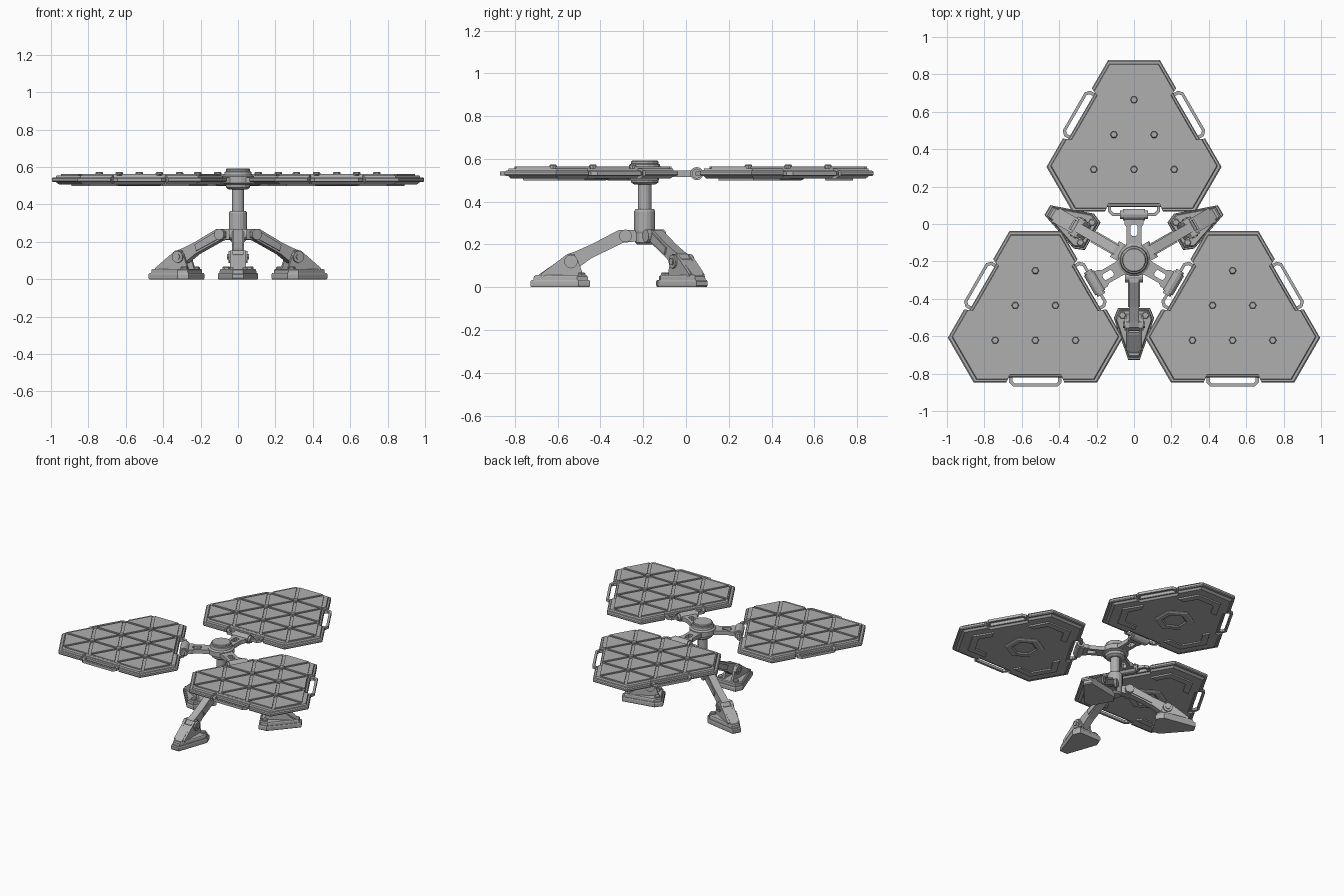
import bpy, bmesh, math
from mathutils import Matrix, Vector

if "Cube" in bpy.data.objects:
    bpy.data.objects.remove(bpy.data.objects["Cube"], do_unlink=True)

metal = bpy.data.materials.new("grey_metal")
metal.use_nodes = True
GREY = (0.43, 0.43, 0.43, 1)
metal.diffuse_color = GREY
metal.node_tree.nodes["Principled BSDF"].inputs["Base Color"].default_value = GREY

HUB = Matrix.Translation((0, -0.193, 0))
PANEL = Matrix.Translation((0, 0.609, 0))
PANEL_SPOKES = {"back": 0, "right": 120, "left": 240}
LEG_SPOKES = {"back_right": 60, "front": 180, "back_left": 300}


def turn(degrees):
    return Matrix.Rotation(math.radians(degrees), 4, "Z")


def finish(bm, name):
    bmesh.ops.recalc_face_normals(bm, faces=bm.faces)
    mesh = bpy.data.meshes.new(name)
    bm.to_mesh(mesh)
    bm.free()
    mesh.materials.append(metal)
    return mesh


def loft(name, outline, levels, axis="z", centre=(0, 0), mirror=False):
    """Stack scaled copies of an outline at (height, scale) levels."""
    bm = bmesh.new()
    cx, cy = centre
    for side in ((1, -1) if mirror else (1,)):
        rings = []
        for h, s in levels:
            ring = []
            for p, q in outline:
                p, q = cx + (p - cx) * s, cy + (q - cy) * s
                co = (side * p, q, h) if axis == "z" else (side * h, p, q)
                ring.append(bm.verts.new(co))
            rings.append(ring)
        n = len(outline)
        for a, b in zip(rings, rings[1:]):
            for i in range(n):
                j = (i + 1) % n
                bm.faces.new((a[i], a[j], b[j], b[i]))
        bm.faces.new(rings[0][::-1])
        bm.faces.new(rings[-1])
    return finish(bm, name)


def circle(sides, radius=1, centre=(0, 0), phase=0.0):
    steps = [phase + math.tau * i / sides for i in range(sides)]
    return [(centre[0] + radius * math.cos(t), centre[1] + radius * math.sin(t)) for t in steps]


def threefold(points):
    result = []
    for a in (0, 120, 240):
        result += [(turn(a) @ Vector((x, y, 0))).xy[:] for x, y in points]
    return result


def add(mesh, name, matrix):
    obj = bpy.data.objects.new(name, mesh)
    bpy.context.collection.objects.link(obj)
    obj.matrix_world = HUB @ matrix


def spokes(mesh, name, angles, local=Matrix()):
    for label, a in angles.items():
        add(mesh, f"{label}_{name}", turn(a) @ local)


# Central hub, column and sleeve
for name, levels in {
    "hub": [(.48, .05), (.49, .065), (.508, .068), (.515, .088), (.55, .088),
            (.558, .076), (.574, .072), (.578, .065), (.588, .065), (.592, .06)],
    "column": [(.33, .033), (.49, .033)],
    "column_sleeve": [(.2, .036), (.21, .046), (.25, .046), (.26, .05), (.355, .05), (.365, .044)],
}.items():
    add(loft(name, circle(16, phase=math.pi / 16), levels), name, Matrix())

# Panel slab: truncated triangle with a notch in each long edge
edge = [(-.33, -.35), (-.155, -.35), (-.145, -.324), (.145, -.324), (.155, -.35), (.33, -.35)]
slab = loft("panel", threefold(edge), [
    (.508, .92), (.52, .955), (.52, .988), (.526, 1), (.539, 1),
    (.545, .985), (.545, .955), (.556, .945)])
spokes(slab, "panel", PANEL_SPOKES, PANEL)

# Triangular tiles, cut apart along three directions
ROWS = (-.124, .062, .248)
GAP = .009
bm = bmesh.new()
bm.faces.new([bm.verts.new((x, y, .553)) for x, y in threefold([(-.32, -.305), (.32, -.305)])])
normals = [turn(a) @ Vector((0, 1, 0)) for a in (0, 120, 240)]
for n in normals:
    for row in ROWS:
        for d in (row - GAP, row + GAP):
            bmesh.ops.bisect_plane(bm, geom=bm.verts[:] + bm.edges[:] + bm.faces[:],
                                   plane_co=n * d, plane_no=n)
grooves = [f for f in bm.faces if any(
    abs(f.calc_center_median().dot(n) - row) < GAP for n in normals for row in ROWS)]
bmesh.ops.delete(bm, geom=grooves, context="FACES")
top = bmesh.ops.extrude_face_region(bm, geom=bm.faces[:])["geom"]
bmesh.ops.translate(bm, vec=(0, 0, .011), verts=[v for v in top if isinstance(v, bmesh.types.BMVert)])
spokes(finish(bm, "panel_tiles"), "panel_tiles", PANEL_SPOKES, PANEL)

# Hexagonal bolts where the grooves cross
bolt = loft("panel_bolt", circle(6, .02), [(.552, 1), (.569, 1), (.573, .8)])
for r, row in enumerate(ROWS):
    count = 3 - r
    for i in range(count):
        x = (i - (count - 1) / 2) * .215
        spokes(bolt, f"panel_bolt_{r}_{i}", PANEL_SPOKES, PANEL @ Matrix.Translation((x, row, 0)))

# Handles on the long edges
half = [(.14, -.31), (.14, -.35), (.118, -.372)]
inner = [(.122, -.31), (.122, -.344), (.11, -.356)]
flip = lambda pts: [(-x, y) for x, y in pts]
handle = loft("handle", half + flip(half)[::-1] + flip(inner) + inner[::-1], [(.522, 1), (.541, 1)])

# Raised bands under each short corner
outer = [(.165, .235), (.095, .365)]
inside = [(.115, .235), (.068, .32)]
chevron = loft("under_band", outer + flip(outer)[::-1] + flip(inside) + inside[::-1],
               [(.51, 1), (.505, 1), (.499, .985)], centre=(0, .3))
for i, a in enumerate((0, 120, 240)):
    spokes(handle, f"handle_{i}", PANEL_SPOKES, PANEL @ turn(a))
    spokes(chevron, f"under_band_{i}", PANEL_SPOKES, PANEL @ turn(a))

# Stepped hexagon boss with a recessed middle under the panel
boss = loft("under_boss", circle(6, phase=math.pi / 6),
            [(.51, .135), (.505, .135), (.499, .122), (.499, .085), (.506, .075)])
spokes(boss, "under_boss", PANEL_SPOKES, PANEL)

# Slotted arms and the clamps that grip the inner handles
arm = loft("arm", [(0, .06), (.045, .06), (.04, .1), (.04, .175), (.052, .195), (.052, .22), (0, .22),
                   (0, .19), (.011, .19), (.018, .182), (.018, .138), (.011, .13), (0, .13)],
           [(.516, 1), (.545, 1)], mirror=True)
spokes(arm, "arm", PANEL_SPOKES)
clamp = loft("clamp", circle(12, .031, (.243, .531)),
             [(-.074, .6), (-.074, .75), (-.06, .75), (-.06, 1), (.06, 1), (.06, .75), (.074, .75), (.074, .6)],
             axis="x", centre=(.243, .531))
spokes(clamp, "clamp", PANEL_SPOKES)


def crosswise(name, outline, x0, x1, mirror=False):
    spokes(loft(name, outline, [(x0, 1), (x1, 1)], axis="x", mirror=mirror), name, LEG_SPOKES)


# Legs with pivots at hub and knee
crosswise("leg", [(.03, .215), (.10, .208), (.25, .135), (.315, .088), (.36, .09), (.378, .12),
                  (.36, .155), (.33, .165), (.28, .187), (.25, .2), (.12, .268), (.03, .268)], -.026, .026)
crosswise("leg_side_plate", [(.06, .222), (.10, .218), (.24, .152), (.25, .185), (.12, .254), (.06, .256)],
          .024, .033, True)
crosswise("hub_pin", circle(12, .03, (.09, .24)), -.048, .048)
crosswise("knee_pin", circle(12, .032, (.345, .12)), -.052, .052)
crosswise("knee_bolt", circle(6, .018, (.345, .12)), -.058, .058)

# Foot cheeks and sloping front wedge
crosswise("foot_cheek", [(.285, .05), (.31, .12), (.33, .155), (.362, .155), (.485, .062), (.485, .05)],
          .027, .042, True)
crosswise("foot_wedge", [(.385, .05), (.385, .132), (.40, .125), (.485, .066), (.505, .05)], -.028, .028)

# Foot pads with bolts
right_side = [(.085, .255), (.108, .31), (.03, .535)]
pad = loft("foot_pad", right_side + flip(right_side)[::-1],
           [(0, .97), (.007, 1), (.026, 1), (.033, .97), (.033, .91), (.05, .9), (.056, .85)], centre=(0, .37))
spokes(pad, "foot_pad", LEG_SPOKES)
foot_bolt = loft("foot_bolt", circle(6, .02), [(.05, 1), (.064, 1), (.068, .8)])
for side, x in (("a", -.062), ("b", .062)):
    spokes(foot_bolt, f"foot_bolt_{side}", LEG_SPOKES, Matrix.Translation((x, .295, 0)))
